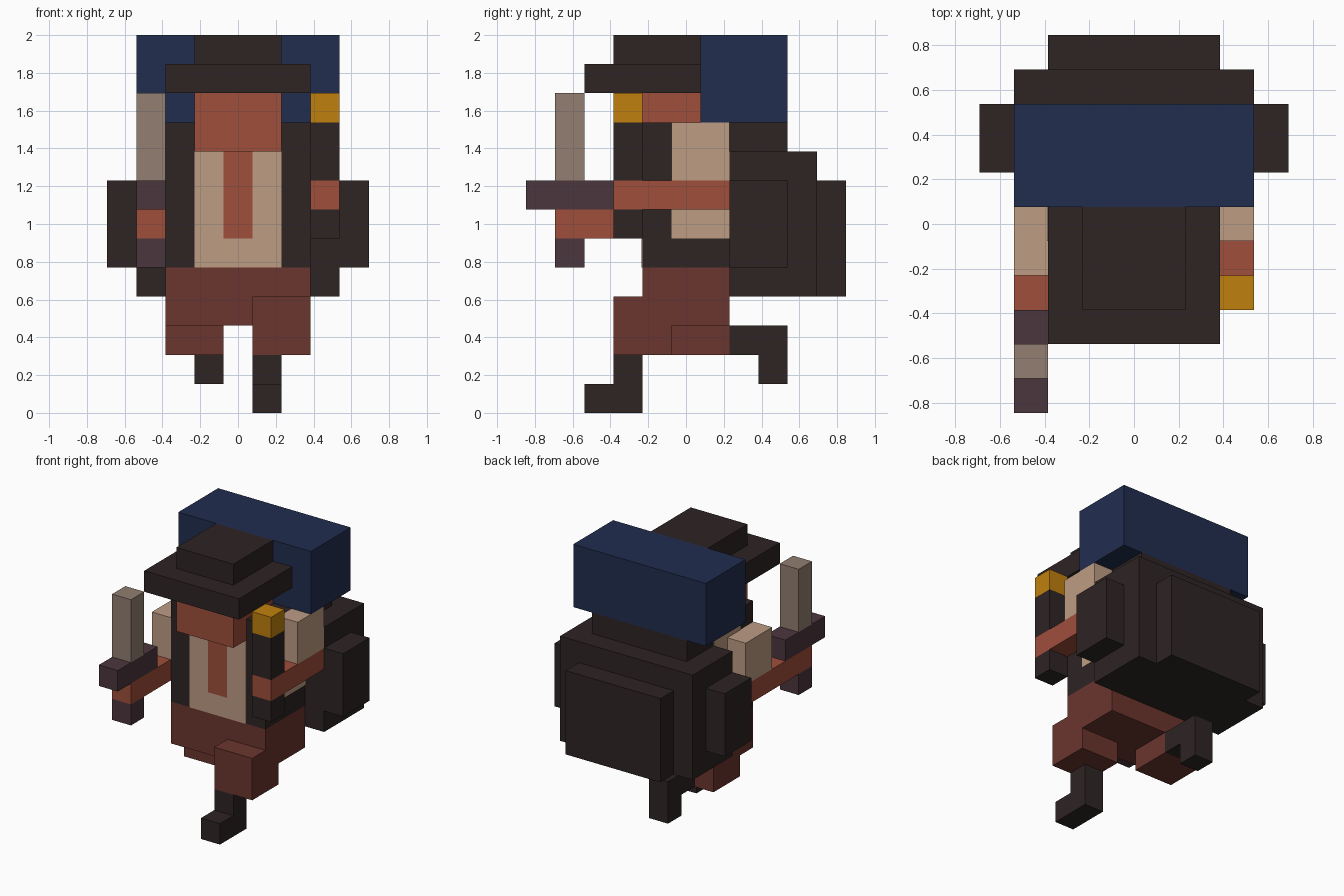
import bpy
import bmesh
from mathutils import Vector

cube = bpy.data.objects.get("Cube")
if cube:
    bpy.data.objects.remove(cube, do_unlink=True)

UNIT = 2 / 13      # one block
PLATE = 0.03       # plate thickness in blocks


def material(name, red, green, blue):
    """Flat material from 8-bit display values."""
    linear = [((c / 255 + 0.055) / 1.055) ** 2.4 for c in (red, green, blue)]
    mat = bpy.data.materials.new(name)
    mat.use_nodes = True
    mat.diffuse_color = (*linear, 1)
    mat.node_tree.nodes["Principled BSDF"].inputs["Base Color"].default_value = (*linear, 1)
    mat.roughness = 1
    return mat


dark = material("dark brown", 46, 36, 36)
skin = material("red skin", 159, 78, 59)
trousers_red = material("maroon cloth", 107, 53, 46)
shirt_tan = material("tan cloth", 190, 156, 132)
blade_grey = material("warm grey", 146, 126, 113)
hilt_purple = material("dull purple", 75, 54, 60)
flame_gold = material("gold", 192, 128, 14)
roll_blue = material("navy blue", 33, 45, 79)


def box(name, mat, x, y, z):
    """Block spanning the (low, high) ranges, given in block units."""
    low, high = (Vector(corner) * UNIT for corner in zip(x, y, z))
    bm = bmesh.new()
    bmesh.ops.create_cube(bm, size=1)
    size, centre = high - low, (low + high) / 2
    for v in bm.verts:
        v.co = Vector(a * b for a, b in zip(v.co, size)) + centre
    mesh = bpy.data.meshes.new(name)
    bm.to_mesh(mesh)
    bm.free()
    mesh.materials.append(mat)
    obj = bpy.data.objects.new(name, mesh)
    bpy.context.collection.objects.link(obj)
    return obj


def span(half):
    return (-half, half)


# Column ranges shared by the arms, the legs and what they hold
left_arm, right_arm = (2.5, 3.5), (-3.5, -2.5)
left_leg, right_leg = (.5, 1.5), (-1.5, -.5)

# Hat, head and bedroll
box("hat_crown", dark, span(1.5), (-2.5, .5), (12, 13))
box("hat_brim", dark, span(2.5), (-3.5, .5), (11, 12))
box("head", skin, span(1.5), (-2.5, .5), (9, 11))
box("bedroll", roll_blue, span(3.5), (.5, 3.5), (10, 13))

# Torso with shirt front, open collar and cloth sides
front = -1.5
box("torso", dark, span(2.5), (front, 1.5), (5, 10))
box("shirt_front", shirt_tan, span(1.5), (front - PLATE, front), (5, 9))
box("open_collar", skin, span(.5), (front - 2 * PLATE, front), (6, 9))
for side, edges in (("left", (2.5, 2.5 + PLATE)), ("right", (-2.5 - PLATE, -2.5))):
    box(side + "_shirt_side", shirt_tan, edges, (-.5, 1.5), (6, 10))

# Backpack
box("pack_body", dark, span(3.5), (1.5, 4.5), (4, 9))
box("pack_top", dark, span(2.5), (1.5, 3.5), (9, 10))
box("pack_rear_pocket", dark, span(2.5), (4.5, 5.5), (4, 8))
for side, edges in (("left", (3.5, 4.5)), ("right", (-4.5, -3.5))):
    box(side + "_pack_pouch", dark, edges, (1.5, 3.5), (5, 8))

# Left arm holding a torch
box("left_sleeve", shirt_tan, left_arm, (-.5, 1.5), (8, 10))
box("left_forearm", skin, left_arm, (-2.5, 1.5), (7, 8))
grip = (-2.5, -1.5)
box("torch_butt", dark, left_arm, grip, (6, 7))
box("torch_stick", dark, left_arm, grip, (8, 10))
box("torch_flame", flame_gold, left_arm, grip, (10, 11))

# Right arm holding a sword
box("right_sleeve", shirt_tan, right_arm, (-1.5, .5), (7, 9))
box("right_forearm", skin, right_arm, (-4.5, .5), (6, 7))
grip = (-4.5, -3.5)
box("sword_pommel", hilt_purple, right_arm, grip, (5, 6))
box("sword_guard", hilt_purple, right_arm, (-5.5, -2.5), (7, 8))
box("sword_blade", blade_grey, right_arm, grip, (8, 11))

# Hips and thighs
box("hips", trousers_red, span(2.5), (-1.5, 1.5), (3, 5))
box("left_thigh", trousers_red, (.5, 2.5), (-2.5, -.5), (2, 4))
box("right_thigh", trousers_red, (-2.5, -.5), (-.5, 1.5), (2, 3))

# Left leg planted forward, right leg kicked back
box("left_shin", dark, left_leg, (-2.5, -1.5), (1, 2))
box("left_foot", dark, left_leg, (-3.5, -1.5), (0, 1))
box("right_shin", dark, right_leg, (1.5, 3.5), (2, 3))
box("right_foot", dark, right_leg, (2.5, 3.5), (1, 2))
